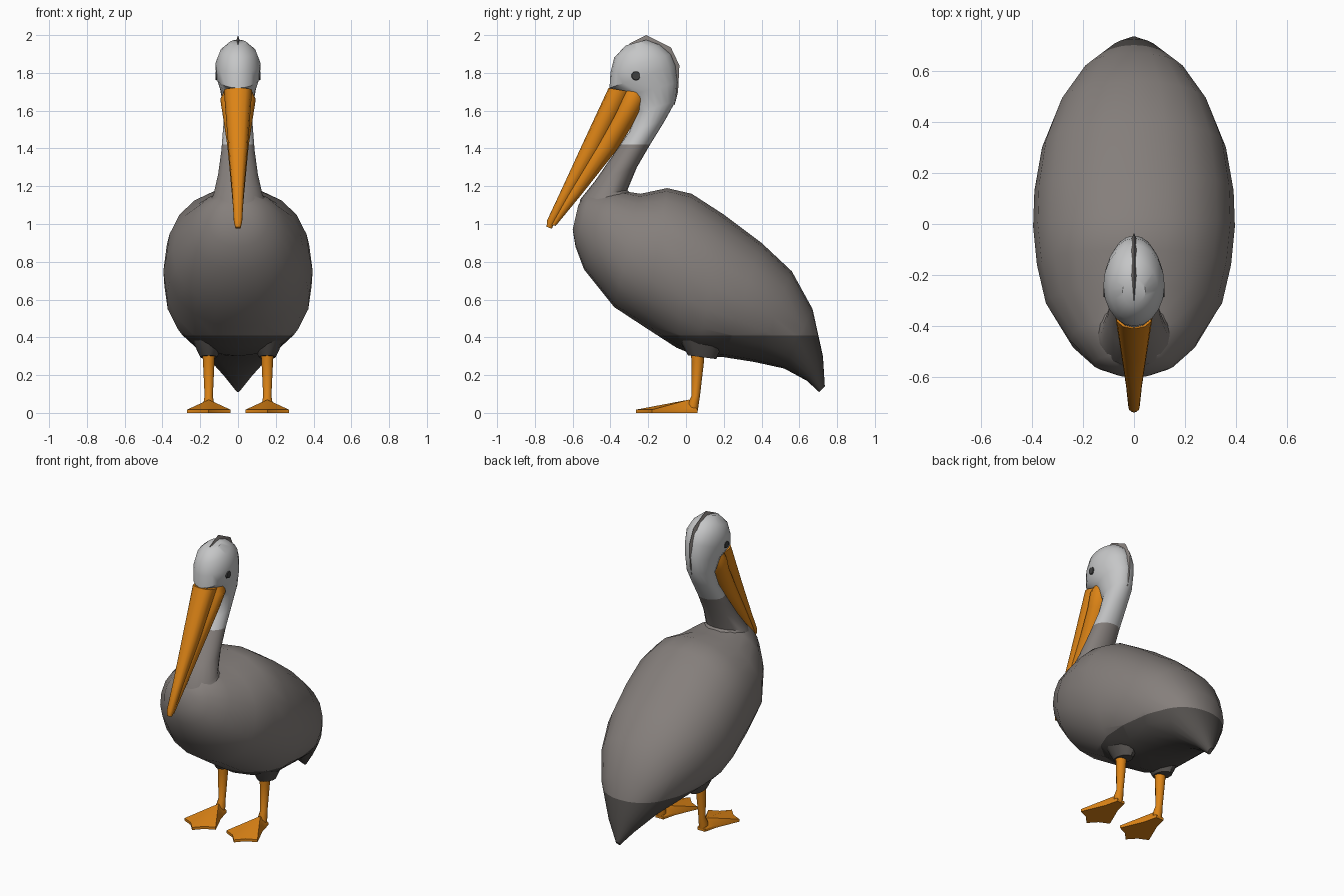
import bpy, bmesh, math
from mathutils import Vector


def material(name, rgb):
    m = bpy.data.materials.new(name)
    m.diffuse_color = (*rgb, 1)
    return m


GREY = material("warm grey feathers", (0.235, 0.212, 0.2))
DARK = material("dark underside", (0.085, 0.078, 0.073))
PALE = material("pale head", (0.56, 0.565, 0.57))
ORANGE = material("orange bill and feet", (0.72, 0.23, 0.008))
EYE = material("eye grey", (0.05, 0.05, 0.05))


def finish(bm, name, mats, split=None, angle=40):
    """Cut at height split; faces below get the first material, above the second."""
    if split is not None:
        bmesh.ops.bisect_plane(bm, geom=bm.verts[:] + bm.edges[:] + bm.faces[:],
                               plane_co=(0, 0, split), plane_no=(0, 0, 1))
        for f in bm.faces:
            f.material_index = int(f.calc_center_median().z > split)
    bmesh.ops.recalc_face_normals(bm, faces=bm.faces[:])
    mesh = bpy.data.meshes.new(name)
    bm.to_mesh(mesh)
    bm.free()
    for m in mats:
        mesh.materials.append(m)
    ob = bpy.data.objects.new(name, mesh)
    bpy.context.collection.objects.link(ob)
    bpy.ops.object.select_all(action='DESELECT')
    ob.select_set(True)
    bpy.context.view_layer.objects.active = ob
    bpy.ops.object.shade_smooth_by_angle(angle=math.radians(angle))
    return ob


def loft(name, sections, mats, n=20, x=0, power=2.0, split=None, angle=40):
    """Skin oval rings; each section is (y, z) of one edge, (y, z) of the other, half width."""
    bm = bmesh.new()
    rings = []
    for ya, za, yb, zb, w in sections:
        a, b = Vector((x, ya, za)), Vector((x, yb, zb))
        mid, half = (a + b) / 2, (a - b) / 2
        ring = []
        for i in range(n):
            t = math.tau * i / n
            c, s = math.cos(t), math.sin(t)
            c = math.copysign(abs(c) ** (2 / power), c)
            s = math.copysign(abs(s) ** (2 / power), s)
            ring.append(bm.verts.new(mid + half * c + Vector((w * s, 0, 0))))
        rings.append(ring)
    for p, q in zip(rings, rings[1:]):
        for i in range(n):
            j = (i + 1) % n
            bm.faces.new((p[i], p[j], q[j], q[i]))
    bm.faces.new(rings[0])
    bm.faces.new(rings[-1])
    return finish(bm, name, mats, split, angle)


# Body with folded wings and tail, from chest to tail tip
loft("body", [
    (-0.57, 1.10, -0.60, 0.97, 0.07),
    (-0.51, 1.17, -0.585, 0.88, 0.16),
    (-0.37, 1.18, -0.54, 0.76, 0.25),
    (-0.24, 1.16, -0.38, 0.56, 0.345),
    (-0.10, 1.19, -0.22, 0.455, 0.38),
    (0.03, 1.16, -0.05, 0.345, 0.395),
    (0.20, 1.05, 0.06, 0.30, 0.39),
    (0.40, 0.90, 0.20, 0.295, 0.36),
    (0.56, 0.75, 0.36, 0.27, 0.295),
    (0.67, 0.55, 0.52, 0.235, 0.2),
    (0.725, 0.30, 0.64, 0.17, 0.09),
    (0.735, 0.14, 0.705, 0.11, 0.012)], [DARK, GREY], power=2.15, split=0.41)

# Neck and head in one sweep
loft("neck_and_head", [
    (-0.22, 1.08, -0.58, 1.00, 0.20),
    (-0.31, 1.18, -0.56, 1.13, 0.13),
    (-0.26, 1.30, -0.48, 1.23, 0.105),
    (-0.19, 1.42, -0.39, 1.36, 0.088),
    (-0.11, 1.55, -0.30, 1.49, 0.078),
    (-0.055, 1.65, -0.26, 1.59, 0.078),
    (-0.045, 1.75, -0.31, 1.68, 0.095),
    (-0.055, 1.84, -0.405, 1.72, 0.116),
    (-0.08, 1.90, -0.40, 1.80, 0.12),
    (-0.14, 1.95, -0.38, 1.88, 0.095),
    (-0.21, 1.975, -0.32, 1.945, 0.045)], [GREY, PALE], split=1.42)

# Thin feather crest over the crown and nape
loft("crest", [
    (-0.30, 1.955, -0.29, 1.93, 0.004),
    (-0.21, 2.00, -0.20, 1.93, 0.012),
    (-0.08, 1.935, -0.14, 1.88, 0.014),
    (-0.035, 1.84, -0.10, 1.82, 0.014),
    (-0.042, 1.70, -0.09, 1.70, 0.012),
    (-0.06, 1.63, -0.08, 1.64, 0.004)], [GREY], n=4, angle=20)

# Long bill: upper half in front, pouch behind
loft("upper_bill", [
    (-0.41, 1.72, -0.29, 1.70, 0.075),
    (-0.545, 1.43, -0.45, 1.40, 0.052),
    (-0.66, 1.18, -0.61, 1.15, 0.031),
    (-0.735, 1.02, -0.70, 1.00, 0.022),
    (-0.738, 0.985, -0.71, 0.975, 0.014)], [ORANGE], n=12, power=2.3)
loft("bill_pouch", [
    (-0.34, 1.72, -0.195, 1.705, 0.07),
    (-0.35, 1.67, -0.215, 1.65, 0.094),
    (-0.39, 1.58, -0.26, 1.56, 0.08),
    (-0.49, 1.42, -0.36, 1.40, 0.056),
    (-0.63, 1.17, -0.55, 1.16, 0.033),
    (-0.72, 1.00, -0.69, 0.99, 0.018)], [ORANGE], n=12)

for side, s in (("left", 1), ("right", -1)):
    X = 0.155 * s

    # Eye disc
    bm = bmesh.new()
    bmesh.ops.create_cone(bm, cap_ends=True, segments=10, radius1=0.025,
                          radius2=0.022, depth=0.009)
    for v in bm.verts:
        v.co = Vector((s * (0.1145 + v.co.z), -0.265 + v.co.x, 1.785 + v.co.y))
    finish(bm, side + "_eye", [EYE])

    # Feathered thigh
    loft(side + "_thigh", [
        (0.22, 0.50, -0.08, 0.50, 0.13),
        (0.20, 0.38, -0.03, 0.38, 0.085),
        (0.16, 0.285, 0.01, 0.305, 0.045)], [DARK, GREY], n=12, x=X, split=0.41)

    # Leg
    loft(side + "_leg", [
        (0.10, 0.36, 0.02, 0.36, 0.038),
        (0.095, 0.27, 0.03, 0.27, 0.032),
        (0.074, 0.09, 0.03, 0.09, 0.023),
        (0.068, 0.05, 0.01, 0.05, 0.03),
        (0.062, 0.01, 0.01, 0.01, 0.026)], [ORANGE], n=10, x=X)

    # Webbed foot: scalloped outline rising to the ankle
    half = [(0.028, 0.06), (0.05, -0.03), (0.115, -0.18), (0.05, -0.21)]
    outline = half + [(0, -0.265)] + [(-a, b) for a, b in reversed(half)]
    bm = bmesh.new()
    low = [bm.verts.new((X + a, b, 0.0)) for a, b in outline]
    top = [bm.verts.new((X + a, b, 0.017)) for a, b in outline]
    apex = bm.verts.new((X, 0.015, 0.07))
    k = len(outline)
    bm.faces.new(low)
    for i in range(k):
        j = (i + 1) % k
        bm.faces.new((low[i], low[j], top[j], top[i]))
        bm.faces.new((top[i], top[j], apex))
    finish(bm, side + "_foot", [ORANGE], angle=30)
